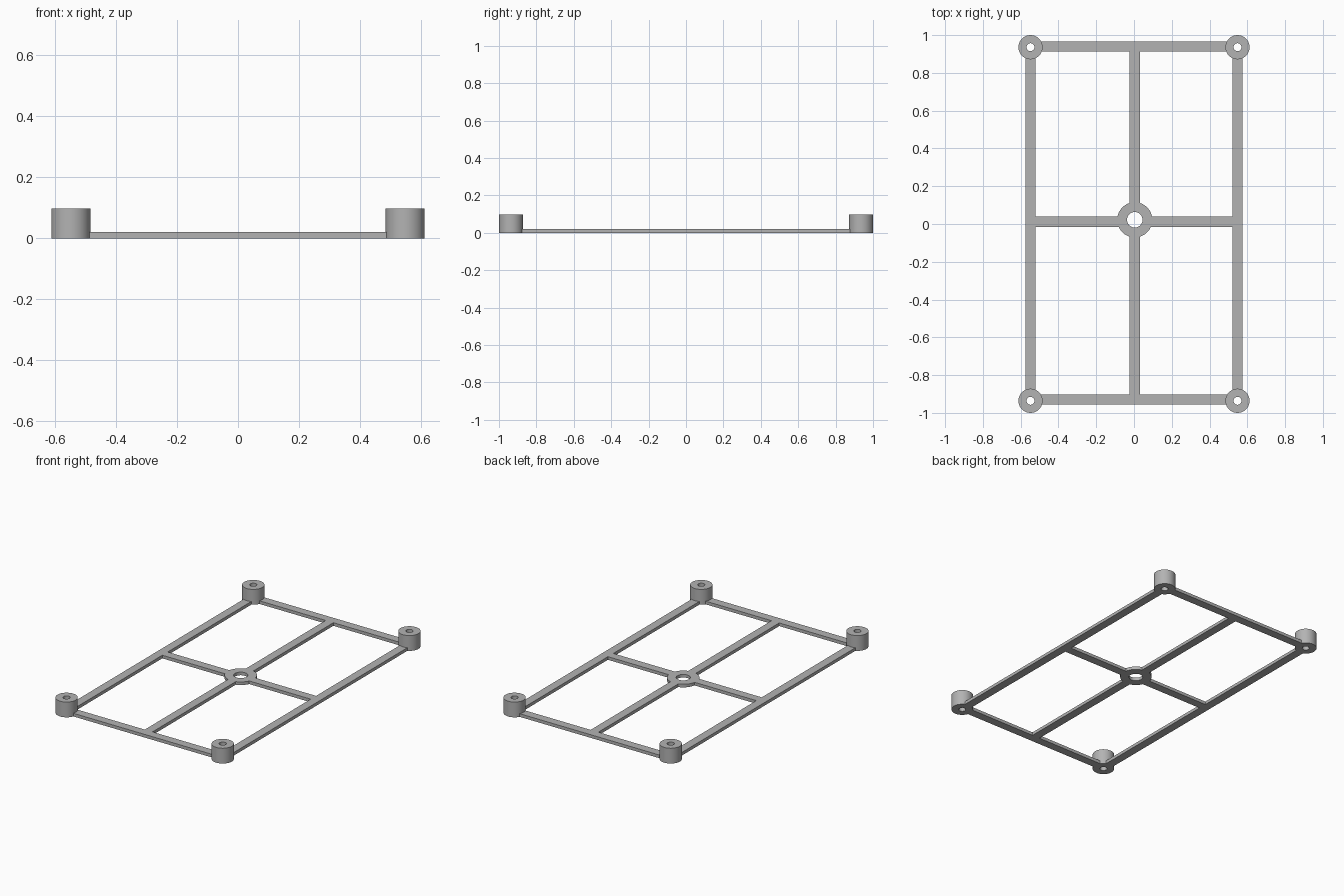
import bpy
import bmesh
from math import radians
from mathutils import Matrix

cube = bpy.data.objects.get("Cube")
if cube:
    bpy.data.objects.remove(cube, do_unlink=True)

# Single grey material
grey = bpy.data.materials.new("light grey")
grey.use_nodes = True
colour = (0.45, 0.45, 0.45, 1)
grey.diffuse_color = colour
grey.node_tree.nodes["Principled BSDF"].inputs["Base Color"].default_value = colour

BAR_W, BAR_H = 0.054, 0.02
POST_X, POST_Y, POST_R, POST_HOLE, POST_H = 0.548, 0.936, 0.064, 0.021, 0.097
HUB_X, HUB_Y, HUB_R, HUB_HOLE = 0.004, 0.022, 0.093, 0.041
CROSS_Y = 0.012


def finish(bm, name):
    bmesh.ops.recalc_face_normals(bm, faces=bm.faces)
    mesh = bpy.data.meshes.new(name)
    bm.to_mesh(mesh)
    bm.free()
    mesh.materials.append(grey)
    obj = bpy.data.objects.new(name, mesh)
    bpy.context.collection.objects.link(obj)
    return obj


def bar(name, x0, x1, y0, y1):
    bm = bmesh.new()
    centre = Matrix.Translation(((x0 + x1) / 2, (y0 + y1) / 2, BAR_H / 2))
    size = Matrix.Diagonal((x1 - x0, y1 - y0, BAR_H, 1))
    bmesh.ops.create_cube(bm, size=1, matrix=centre @ size)
    finish(bm, name)


def tube(name, x, y, outer, inner, height):
    # Spin a rectangular wall section into a ring with an open bore
    bm = bmesh.new()
    section = [(inner, 0), (outer, 0), (outer, height), (inner, height)]
    verts = [bm.verts.new((r, 0, z)) for r, z in section]
    edges = [bm.edges.new((verts[i], verts[(i + 1) % 4])) for i in range(4)]
    bmesh.ops.spin(bm, geom=verts + edges, cent=(0, 0, 0), axis=(0, 0, 1),
                   angle=radians(360), steps=64, use_merge=True)
    bmesh.ops.remove_doubles(bm, verts=bm.verts, dist=0.0001)
    obj = finish(bm, name)
    obj.location = (x, y, 0)
    bpy.ops.object.select_all(action="DESELECT")
    bpy.context.view_layer.objects.active = obj
    obj.select_set(True)
    bpy.ops.object.shade_smooth_by_angle(angle=radians(30))


half = BAR_W / 2
post_gap = (POST_R + POST_HOLE) / 2   # bars stop inside the post walls
hub_gap = (HUB_R + HUB_HOLE) / 2      # spokes stop inside the hub wall

# Corner posts and outer rails
for sx, side in ((1, "left"), (-1, "right")):
    for sy, end in ((1, "back"), (-1, "front")):
        tube(f"{end}_{side}_post", sx * POST_X, sy * POST_Y, POST_R, POST_HOLE, POST_H)
    bar(f"{side}_rail", sx * POST_X - half, sx * POST_X + half,
        post_gap - POST_Y, POST_Y - post_gap)
for y, end in ((POST_Y + 0.003, "back"), (-POST_Y + 0.007, "front")):
    bar(f"{end}_rail", post_gap - POST_X, POST_X - post_gap, y - half, y + half)

# Central hub and its four spokes
tube("centre_hub", HUB_X, HUB_Y, HUB_R, HUB_HOLE, BAR_H)
inner_x, inner_y = POST_X - half, POST_Y - half
bar("left_spoke", HUB_X + hub_gap, inner_x, CROSS_Y - half, CROSS_Y + half)
bar("right_spoke", -inner_x, HUB_X - hub_gap, CROSS_Y - half, CROSS_Y + half)
bar("back_spoke", HUB_X - half, HUB_X + half, HUB_Y + hub_gap, inner_y + 0.003)
bar("front_spoke", HUB_X - half, HUB_X + half, -inner_y + 0.007, HUB_Y - hub_gap)
